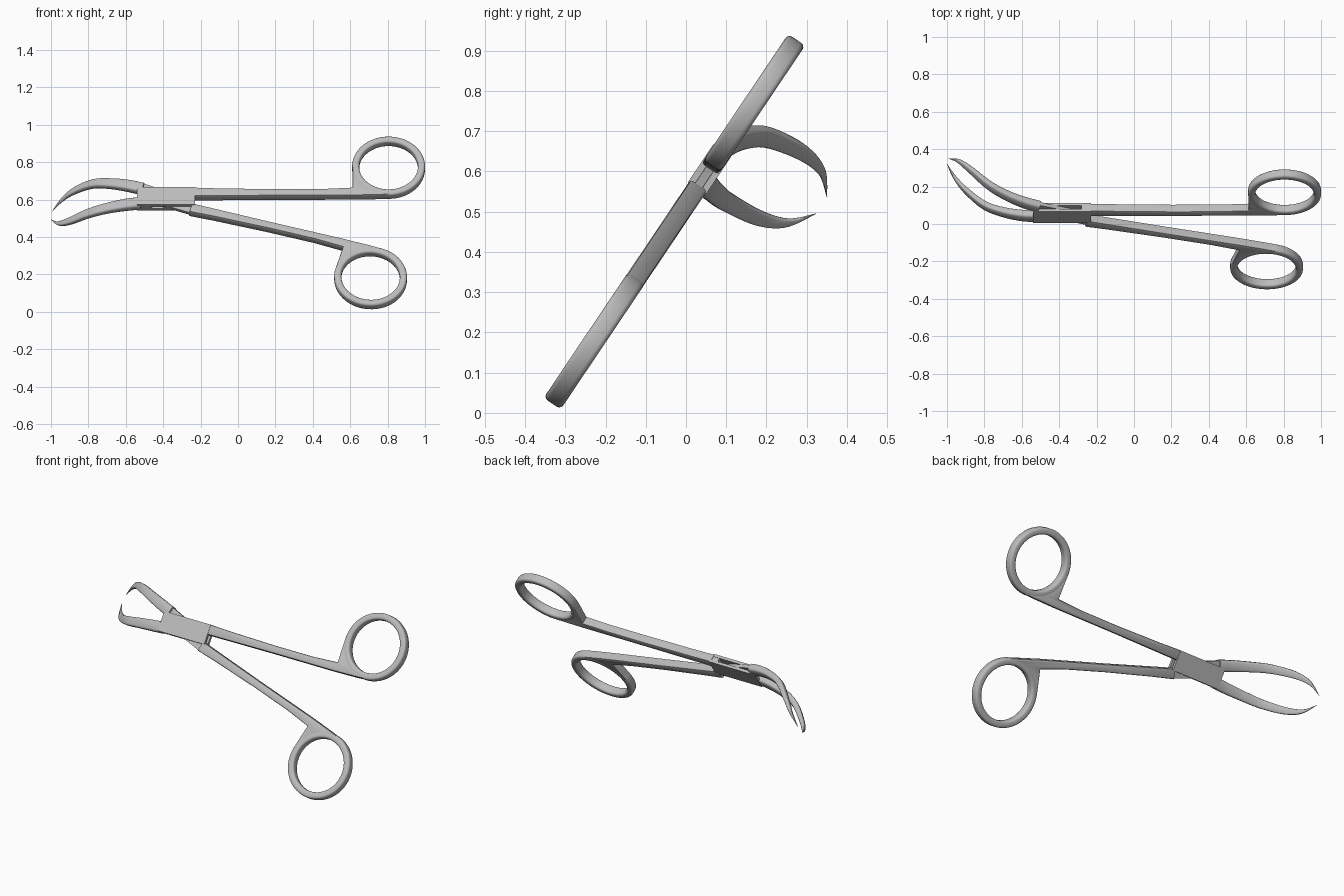
import bpy, bmesh, math
from mathutils import Vector, Matrix

cube = bpy.data.objects.get("Cube")
if cube:
    bpy.data.objects.remove(cube, do_unlink=True)

steel = bpy.data.materials.new("steel grey")
steel.use_nodes = True
COLOR = (0.5, 0.5, 0.5, 1)
steel.diffuse_color = COLOR
steel.node_tree.nodes["Principled BSDF"].inputs["Base Color"].default_value = COLOR

# Tilted working plane: u along x, v up the slope, w towards the back
TILT = Matrix(((1, 0, 0, 0), (0, 0.558, 0.83, 0), (0, 0.83, -0.558, 0.518), (0, 0, 0, 1)))
# The second half is the first one reflected about a line through the pivot
AXIS = math.radians(-7.7)
PIVOT = Matrix.Translation((-0.40, 0.105, 0))
MIRROR = (PIVOT @ Matrix.Rotation(AXIS, 4, 'Z') @ Matrix.Diagonal((1, -1, 1, 1))
          @ Matrix.Rotation(-AXIS, 4, 'Z') @ PIVOT.inverted())
HALF = 0.025


def finish(name, bm, flip):
    bm.transform(TILT @ MIRROR if flip else TILT)
    bmesh.ops.recalc_face_normals(bm, faces=bm.faces)
    mesh = bpy.data.meshes.new(name)
    bm.to_mesh(mesh)
    bm.free()
    mesh.materials.append(steel)
    ob = bpy.data.objects.new(name, mesh)
    bpy.context.collection.objects.link(ob)
    bpy.ops.object.select_all(action='DESELECT')
    ob.select_set(True)
    bpy.context.view_layer.objects.active = ob
    bpy.ops.object.shade_smooth_by_angle(angle=math.radians(35))


def plate(name, outline, low, high, flip=False, bevel=0.0):
    bm = bmesh.new()
    base = bm.faces.new([bm.verts.new((u, v, low)) for u, v in outline])
    top = bmesh.ops.extrude_face_region(bm, geom=[base])["geom"]
    moved = [g for g in top if isinstance(g, bmesh.types.BMVert)]
    bmesh.ops.translate(bm, verts=moved, vec=(0, 0, high - low))
    if bevel:
        rims = [e for e in bm.edges if abs(e.verts[0].co.z - e.verts[1].co.z) < 1e-5]
        bmesh.ops.bevel(bm, geom=rims, offset=bevel, segments=2, profile=0.5, affect='EDGES')
    finish(name, bm, flip)


def rect(u0, u1, v0, v1):
    return [(u0, v0), (u1, v0), (u1, v1), (u0, v1)]


def loft(bm, rows, closed):
    rings = [[bm.verts.new(p) for p in row] for row in rows]
    pairs = list(zip(rings, rings[1:] + rings[:1])) if closed else list(zip(rings, rings[1:]))
    for a, b in pairs:
        for i in range(len(a)):
            j = (i + 1) % len(a)
            bm.faces.new((a[i], a[j], b[j], b[i]))
    return rings


RING = Vector((0.805, 0.304))


def finger_ring(name, flip):
    # Rounded band swept round a slightly oval loop
    rows = []
    for k in range(64):
        a = math.tau * k / 64
        row = []
        for cr, cw, start in ((1, 1, 0), (-1, 1, 90), (-1, -1, 180), (1, -1, 270)):
            for step in (0, 30, 60, 90):
                t = math.radians(start + step)
                r = 0.176 + cr * 0.007 + 0.012 * math.cos(t)
                w = cw * 0.0135 + 0.012 * math.sin(t)
                row.append((RING.x + r * math.cos(a), RING.y + (r - 0.006) * math.sin(a), w))
        rows.append(row)
    bm = bmesh.new()
    loft(bm, rows, True)
    finish(name, bm, flip)


def shank(name, flip):
    # Long tapering arm, with a web that runs into the ring
    outline = [(-0.24, 0.106), (-0.24, 0.163), (-0.1, 0.158), (0.2, 0.153),
               (0.45, 0.154), (0.613, 0.163), (0.611, 0.304)]
    for k in range(13):
        a = math.radians(180 + 7.5 * k)
        outline.append((RING.x + 0.176 * math.cos(a), RING.y + 0.17 * math.sin(a)))
    outline += [(0.805, 0.117), (0.74, 0.114), (0.6, 0.111), (0.2, 0.11)]
    plate(name, outline, -HALF, HALF, flip, 0.008)


def spline(pts, t):
    i = min(int(t), len(pts) - 2)
    f = t - i
    p0, p1, p2, p3 = (pts[max(0, min(len(pts) - 1, i + d))] for d in (-1, 0, 1, 2))
    return [(2 * b + (c - a) * f + (2 * a - 5 * b + 4 * c - d) * f * f
             + (3 * b - a - 3 * c + d) * f ** 3) / 2 for a, b, c, d in zip(p0, p1, p2, p3)]


# Jaw stations: u, v, w, half width, half thickness
JAW = [(-0.52, 0.075, 0, 0.032, 0.024), (-0.6, 0.070, 0.008, 0.031, 0.023),
       (-0.7, 0.065, 0.033, 0.028, 0.020), (-0.8, 0.062, 0.079, 0.025, 0.017),
       (-0.9, 0.073, 0.168, 0.020, 0.013), (-0.96, 0.102, 0.234, 0.012, 0.008),
       (-1.0, 0.16, 0.280, 0.001, 0.001)]


def jaw(name, flip):
    rows, count = [], 40
    last = len(JAW) - 1
    for k in range(count + 1):
        t = last * k / count
        u, v, w, wide, thick = spline(JAW, t)
        a, b = spline(JAW, max(0, t - 0.05)), spline(JAW, min(last, t + 0.05))
        along = Vector((b[0] - a[0], 0, b[2] - a[2])).normalized()
        out = Vector((-along.z, 0, along.x))
        row = []
        for s in range(16):
            ang = math.tau * s / 16
            c, d = math.cos(ang), math.sin(ang)
            # Squared-off oval section
            x = math.copysign(abs(c) ** 0.5, c) * wide
            y = math.copysign(abs(d) ** 0.5, d) * thick
            row.append(Vector((u, v + x, w)) + out * y)
        rows.append(row)
    bm = bmesh.new()
    rings = loft(bm, rows, False)
    bm.faces.new(rings[0])
    bm.faces.new(rings[-1])
    finish(name, bm, flip)


# Two matching halves
for side, flip in (("upper_handle", False), ("lower_handle", True)):
    finger_ring(side + "_finger_ring", flip)
    shank(side + "_shank", flip)
    jaw(side + "_jaw", flip)

# Box joint: two cheeks with a slot between them, closed at both ends
BOX = rect(-0.54, -0.23, 0.048, 0.162)
plate("joint_front_cheek", BOX, -0.027, -0.011)
plate("joint_back_cheek", BOX, 0.011, 0.027)
plate("joint_rear_web", rect(-0.28, -0.232, 0.108, 0.160), -0.012, 0.012)
plate("joint_front_web", rect(-0.538, -0.46, 0.05, 0.10), -0.012, 0.012)

# Thin tongue of the lower handle passing through the slot
plate("joint_tongue", [(-0.22, 0.162), (-0.22, 0.108), (-0.35, 0.062), (-0.54, 0.045),
                       (-0.54, 0.106), (-0.4, 0.15)], -0.0105, 0.0105, True)
